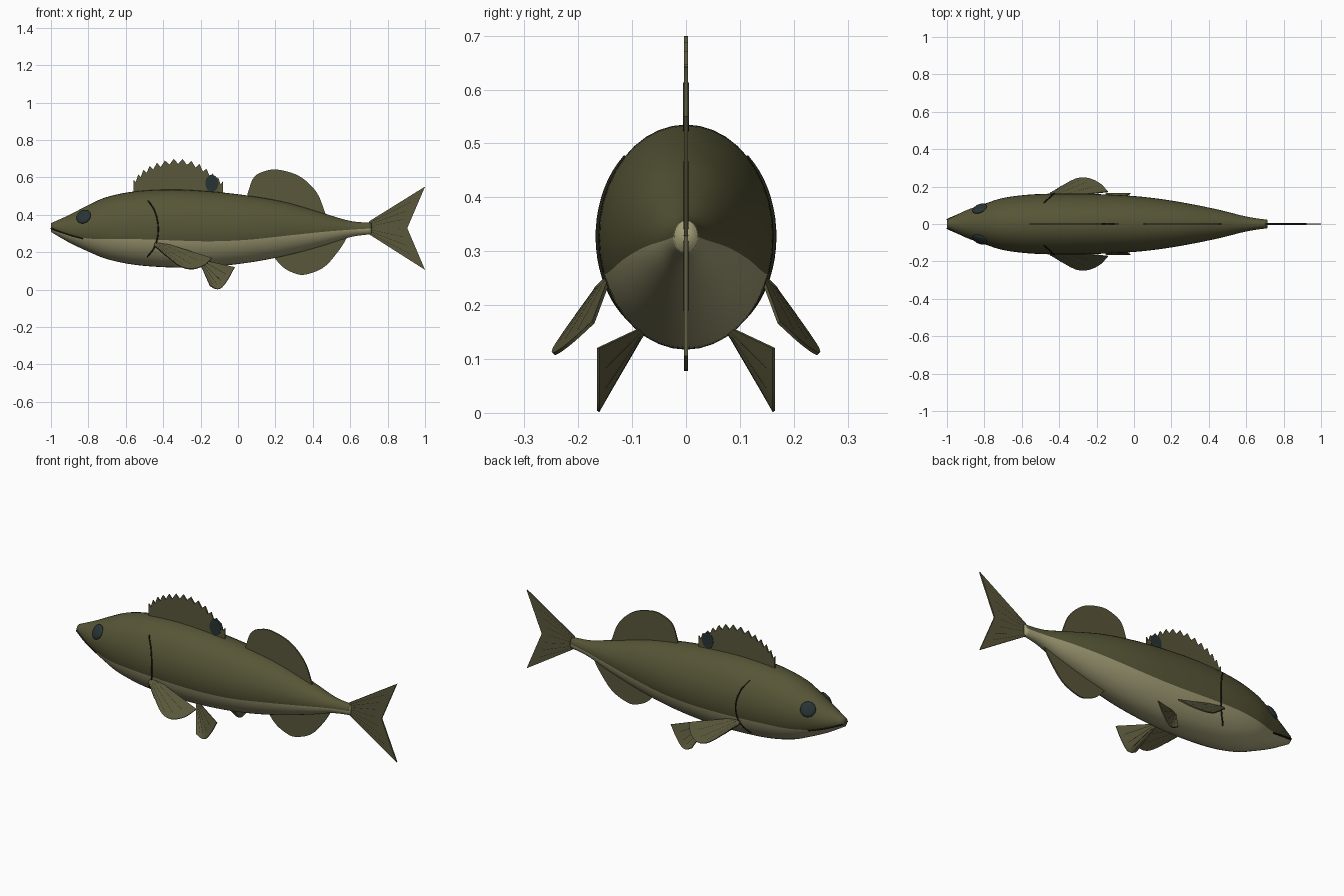
import bpy, bmesh, math
from mathutils import Vector

if "Cube" in bpy.data.objects:
    bpy.data.objects.remove(bpy.data.objects["Cube"])


def material(name, col):
    m = bpy.data.materials.new(name)
    m.diffuse_color = (*col, 1)
    m.use_nodes = True
    m.node_tree.nodes["Principled BSDF"].inputs["Base Color"].default_value = m.diffuse_color
    return m


OLIVE = material("olive skin", (0.094, 0.092, 0.038))
CREAM = material("cream belly", (0.36, 0.335, 0.18))
FIN = material("olive fin", (0.100, 0.095, 0.042))
SLATE = material("dark slate", (0.022, 0.034, 0.034))
DARK = material("dark line", (0.014, 0.013, 0.008))


def spline(pts, n):
    """Catmull-Rom through pts, sampled at n points."""
    p = [Vector(q) for q in pts]
    p = [2 * p[0] - p[1]] + p + [2 * p[-1] - p[-2]]
    out = []
    for k in range(n):
        u = k / (n - 1) * (len(p) - 3)
        i = min(int(u), len(p) - 4)
        t = u - i
        a, b, c, d = p[i:i + 4]
        out.append(0.5 * (2 * b + (c - a) * t + (2 * a - 5 * b + 4 * c - d) * t * t
                          + (3 * b - a - 3 * c + d) * t ** 3))
    return out


def finish(bm, name, mats, smooth=True):
    bmesh.ops.recalc_face_normals(bm, faces=bm.faces[:])
    me = bpy.data.meshes.new(name)
    bm.to_mesh(me)
    bm.free()
    for m in mats:
        me.materials.append(m)
    if smooth:
        me.shade_smooth()
    ob = bpy.data.objects.new(name, me)
    bpy.context.collection.objects.link(ob)
    return ob


def tubes(name, paths, r, mat):
    """Thin tubes along several paths, as one mesh."""
    cu = bpy.data.curves.new(name, 'CURVE')
    cu.dimensions = '3D'
    cu.bevel_depth, cu.bevel_resolution, cu.use_fill_caps = r, 1, True
    for path in paths:
        s = cu.splines.new('POLY')
        s.points.add(len(path) - 1)
        for pt, co in zip(s.points, path):
            pt.co = (*co, 1)
    tmp = bpy.data.objects.new(name + " path", cu)
    me = bpy.data.meshes.new_from_object(tmp)
    bpy.data.objects.remove(tmp)
    me.materials.clear()
    me.materials.append(mat)
    bpy.context.collection.objects.link(bpy.data.objects.new(name, me))


def fin(name, roots, tips, thick=0.008, rays=7, reach=(0.1, 0.6), ray_r=0.0045):
    """Thin web between a root line and a tip line, with raised rays."""
    bm = bmesh.new()
    rows = [[bm.verts.new(Vector(a).lerp(Vector(b), t)) for t in (0, 0.5, 1)]
            for a, b in zip(roots, tips)]
    for p, q in zip(rows, rows[1:]):
        for j in range(2):
            bm.faces.new((p[j], p[j + 1], q[j + 1], q[j]))
    bmesh.ops.remove_doubles(bm, verts=bm.verts[:], dist=1e-5)
    bmesh.ops.dissolve_degenerate(bm, dist=1e-6, edges=bm.edges[:])
    ob = finish(bm, name, [FIN], smooth=False)
    mod = ob.modifiers.new("thickness", 'SOLIDIFY')
    mod.thickness, mod.offset = thick, 0
    n = len(roots) - 1
    paths = []
    for k in range(1, rays + 1):
        i = round(k * n / (rays + 1))
        a, b = Vector(roots[i]), Vector(tips[i])
        paths.append([a.lerp(b, reach[0]), a.lerp(b, reach[1])])
    tubes(name + " rays", paths, ray_r, DARK)


# Body stations: x, top, bottom, half width, belly line height
STATIONS = spline([
    (-1.0, 0.355, 0.308, 0.022, 0.318), (-0.9, 0.40, 0.25, 0.072, 0.290),
    (-0.8, 0.452, 0.203, 0.108, 0.273), (-0.7, 0.495, 0.163, 0.139, 0.270),
    (-0.55, 0.525, 0.132, 0.158, 0.270), (-0.35, 0.535, 0.118, 0.163, 0.263),
    (-0.15, 0.525, 0.122, 0.158, 0.258), (0.05, 0.503, 0.143, 0.145, 0.266),
    (0.25, 0.468, 0.180, 0.117, 0.287), (0.45, 0.410, 0.233, 0.077, 0.308),
    (0.6, 0.367, 0.280, 0.040, 0.320), (0.715, 0.357, 0.297, 0.022, 0.327)], 67)


def station(x):
    for a, b in zip(STATIONS, STATIONS[1:]):
        if x <= b[0]:
            return a.lerp(b, max(0, (x - a[0]) / (b[0] - a[0])))
    return STATIONS[-1]


def side(x, z):
    """Half width of the body at x and z."""
    _, top, bot, hw, _ = station(x)
    s = (2 * z - top - bot) / (top - bot)
    return hw * math.sqrt(max(0, 1 - s * s))


# Body: elliptical rings with an edge loop running along the belly line
UP, LOW = 12, 8
bm = bmesh.new()
rings = []
for x, top, bot, hw, line in STATIONS:
    c, h = (top + bot) / 2, (top - bot) / 2
    a0 = math.asin((line - c) / h)
    ang = [a0 + (math.pi / 2 - a0) * i / UP for i in range(UP)]
    ang += [math.pi - a for a in [math.pi / 2] + ang[:0:-1]]
    low = [math.pi - a0 + (math.pi + 2 * a0) * i / (2 * LOW) for i in range(2 * LOW)]
    rings.append([bm.verts.new((x, hw * math.cos(a), c + h * math.sin(a))) for a in ang + low])
N = len(rings[0])
for p, q in zip(rings, rings[1:]):
    for i in range(N):
        j = (i + 1) % N
        f = bm.faces.new((p[i], p[j], q[j], q[i]))
        f.material_index = 0 if i < 2 * UP else 1
bm.faces.new(rings[0])
bm.faces.new(rings[-1]).material_index = 1
finish(bm, "body", [OLIVE, CREAM])

# Spiny front dorsal fin with a zigzag crest
SPINES = 13
crest = spline([(-0.56, 0, 0.590), (-0.50, 0, 0.645), (-0.42, 0, 0.682), (-0.32, 0, 0.700),
                (-0.22, 0, 0.678), (-0.14, 0, 0.625), (-0.08, 0, 0.580)], 2 * SPINES + 1)
tips = [p - Vector((0, 0, 0.028 * (i % 2))) for i, p in enumerate(crest)]
fin("front dorsal fin", [(p.x, 0, station(p.x)[1] - 0.02) for p in tips], tips, rays=6)

# Soft rear dorsal fin
tips = spline([(0.05, 0, 0.51), (0.085, 0, 0.60), (0.15, 0, 0.635), (0.22, 0, 0.64),
               (0.33, 0, 0.605), (0.42, 0, 0.52), (0.47, 0, 0.40)], 33)
fin("rear dorsal fin", [(p.x, 0, station(p.x)[1] - 0.02) for p in tips], tips, rays=7)

# Anal fin
tips = spline([(0.19, 0, 0.175), (0.24, 0, 0.12), (0.30, 0, 0.088), (0.36, 0, 0.08),
               (0.46, 0, 0.12), (0.54, 0, 0.21), (0.587, 0, 0.285)], 33)
fin("anal fin", [(p.x, 0, station(p.x)[2] + 0.02) for p in tips], tips, rays=6)

# Forked tail fin
ROWS = 16
roots, tips = [], []
for i in range(ROWS + 1):
    t = 2 * i / ROWS - 1
    roots.append((0.70, 0, 0.330 + 0.034 * t))
    tips.append((0.905 + 0.095 * abs(t), 0, 0.328 + 0.2225 * t))
fin("tail fin", roots, tips, rays=7, reach=(0.05, 0.8), ray_r=0.0044)

# Paired fins, eyes, gill lines and mouth lines, mirrored across y
gills, mouths = [], []
for s, tag in ((1, "left"), (-1, "right")):
    # Pectoral fin: a fan lying in a slanted plane
    def slant(x, z):
        return (x, s * (0.15 - 0.173 * (x + 0.45) - 0.924 * (z - 0.25)), z)
    outline = spline([(-0.14, 0.168), (-0.18, 0.13), (-0.24, 0.110), (-0.30, 0.120),
                      (-0.36, 0.160), (-0.42, 0.215)], 25)
    base = [slant(-0.44 - 0.01 * i / 24, 0.262 - 0.03 * i / 24) for i in range(25)]
    fin(tag + " pectoral fin", base, [slant(*p) for p in outline], 0.006, 5, (0.1, 0.85), 0.0034)

    # Pelvic fin: a small fan from the belly
    outline = spline([(-0.018, 0.12), (-0.05, 0.06), (-0.085, 0.013), (-0.115, 0.003),
                      (-0.15, 0.02)], 21)
    base = [(-0.195 - 0.012 * i / 20, s * 0.078, 0.16 - 0.012 * i / 20) for i in range(21)]
    fin(tag + " pelvic fin", base, [(p.x, s * 0.163, p.y) for p in outline],
        0.005, 4, (0.1, 0.85), 0.003)

    # Eye: flattened ball set on the head along the surface normal
    ex, ez, e = -0.825, 0.39, 0.01
    nrm = Vector((-(side(ex + e, ez) - side(ex - e, ez)) / (2 * e), 1,
                  -(side(ex, ez + e) - side(ex, ez - e)) / (2 * e))).normalized()
    nrm.y *= s
    bm = bmesh.new()
    bmesh.ops.create_uvsphere(bm, u_segments=24, v_segments=12, radius=1)
    eye = finish(bm, tag + " eye", [SLATE])
    eye.scale = (0.041, 0.041, 0.014)
    eye.rotation_euler = nrm.to_track_quat('Z', 'Y').to_euler()
    eye.location = (ex, s * side(ex, ez), ez)

    gills.append([(p.x, s * (side(p.x, p.y) + 0.002), p.y) for p in spline(
        [(-0.48, 0.475), (-0.445, 0.42), (-0.428, 0.35), (-0.43, 0.28), (-0.45, 0.22),
         (-0.485, 0.175)], 20)])
    mouths.append([(p.x, s * (side(p.x, p.y) + 0.001), p.y) for p in spline(
        [(-1.0, 0.328), (-0.95, 0.308), (-0.89, 0.288), (-0.83, 0.272)], 14)])
tubes("gill lines", gills, 0.0035, DARK)
tubes("mouth lines", mouths, 0.004, DARK)

# Dark oval blotch on the front dorsal fin, showing on both sides
bm = bmesh.new()
bmesh.ops.create_cone(bm, cap_ends=True, segments=24, radius1=1, radius2=1, depth=1)
spot = finish(bm, "dorsal blotch", [SLATE], smooth=False)
spot.scale = (0.035, 0.045, 0.012)
spot.rotation_euler = (math.pi / 2, 0, 0)
spot.location = (-0.14, 0, 0.568)
